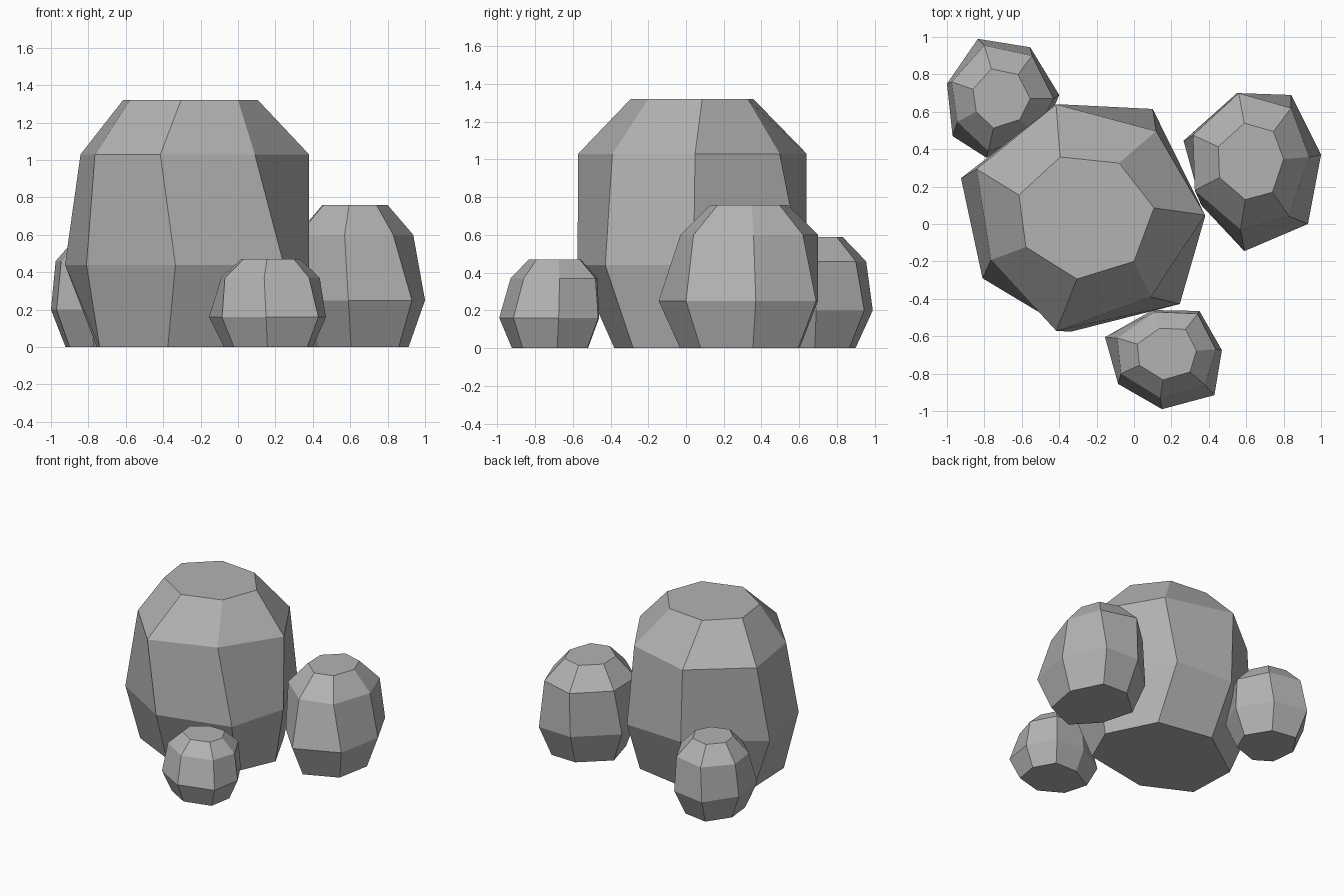
import bpy, bmesh
from mathutils import Vector

if "Cube" in bpy.data.objects:
    bpy.data.objects.remove(bpy.data.objects["Cube"])

stone = bpy.data.materials.new("stone_grey")
stone.diffuse_color = (0.45, 0.45, 0.45, 1)
stone.use_nodes = True
stone.node_tree.nodes["Principled BSDF"].inputs["Base Color"].default_value = stone.diffuse_color


def scaled(ring, factor):
    """Shrink a ring about its own centre."""
    c = sum((Vector(p) for p in ring), Vector((0, 0))) / len(ring)
    return [c + (Vector(p) - c) * factor for p in ring]


def rock(name, rings, heights):
    """Stack seven-sided rings into a closed faceted boulder."""
    bm = bmesh.new()
    loops = [[bm.verts.new((p[0], p[1], z)) for p in ring]
             for ring, z in zip(rings, heights)]
    n = len(loops[0])
    for low, high in zip(loops, loops[1:]):
        for i in range(n):
            j = (i + 1) % n
            bm.faces.new((low[i], low[j], high[j], high[i]))
    bm.faces.new(loops[0])
    bm.faces.new(loops[-1])
    bmesh.ops.recalc_face_normals(bm, faces=bm.faces)
    mesh = bpy.data.meshes.new(name)
    bm.to_mesh(mesh)
    bm.free()
    mesh.materials.append(stone)
    obj = bpy.data.objects.new(name, mesh)
    bpy.context.collection.objects.link(obj)


# Large central boulder
foot = [(-.33, .5), (.12, .42), (.31, .04), (.17, -.28),
        (-.375, -.38), (-.74, -.2), (-.755, .2)]
belly = [(-.40, .64), (.10, .615), (.38, .04), (.245, -.428),
         (-.335, -.575), (-.81, -.29), (-.925, .245)]
shoulder = [(-.417, .64), (.118, .497), (.38, .048), (.09, -.39),
            (-.415, -.572), (-.765, -.193), (-.842, .294)]
crown = [(-.395, .358), (-.08, .326), (.107, .086), (0, -.2),
         (-.305, -.294), (-.578, -.123), (-.615, .155)]
rock("large_boulder", [foot, belly, shoulder, crown], [0, .44, 1.03, 1.32])

# Medium boulder on the right
belly = [(.55, .70), (.84, .69), (1, .37), (.93, 0),
         (.59, -.145), (.36, .1), (.265, .445)]
shoulder = [(.56, .70), (.84, .62), (.937, .358), (.83, .04),
            (.57, -.03), (.325, .18), (.315, .475)]
rock("medium_boulder", [scaled(belly, .75), belly, shoulder, scaled(shoulder, .56)],
     [0, .25, .6, .76])

# Small boulder at the back left
belly = [(-.835, .99), (-.555, .945), (-.4, .69), (-.5, .45),
         (-.79, .355), (-.97, .47), (-1, .75)]
shoulder = [(-.8, .955), (-.545, .9), (-.43, .67), (-.53, .47),
            (-.78, .39), (-.945, .545), (-.975, .76)]
rock("back_boulder", [scaled(belly, .72), belly, shoulder, scaled(shoulder, .56)],
     [0, .2, .46, .59])

# Small boulder at the front
belly = [(.1, -.46), (.35, -.465), (.47, -.675), (.43, -.915),
         (.15, -.99), (-.085, -.855), (-.155, -.605)]
shoulder = [(.11, -.47), (.34, -.48), (.437, -.67), (.38, -.86),
            (.14, -.93), (-.07, -.8), (-.09, -.61)]
rock("front_boulder", [scaled(belly, .76), belly, shoulder, scaled(shoulder, .6)],
     [0, .16, .37, .47])
